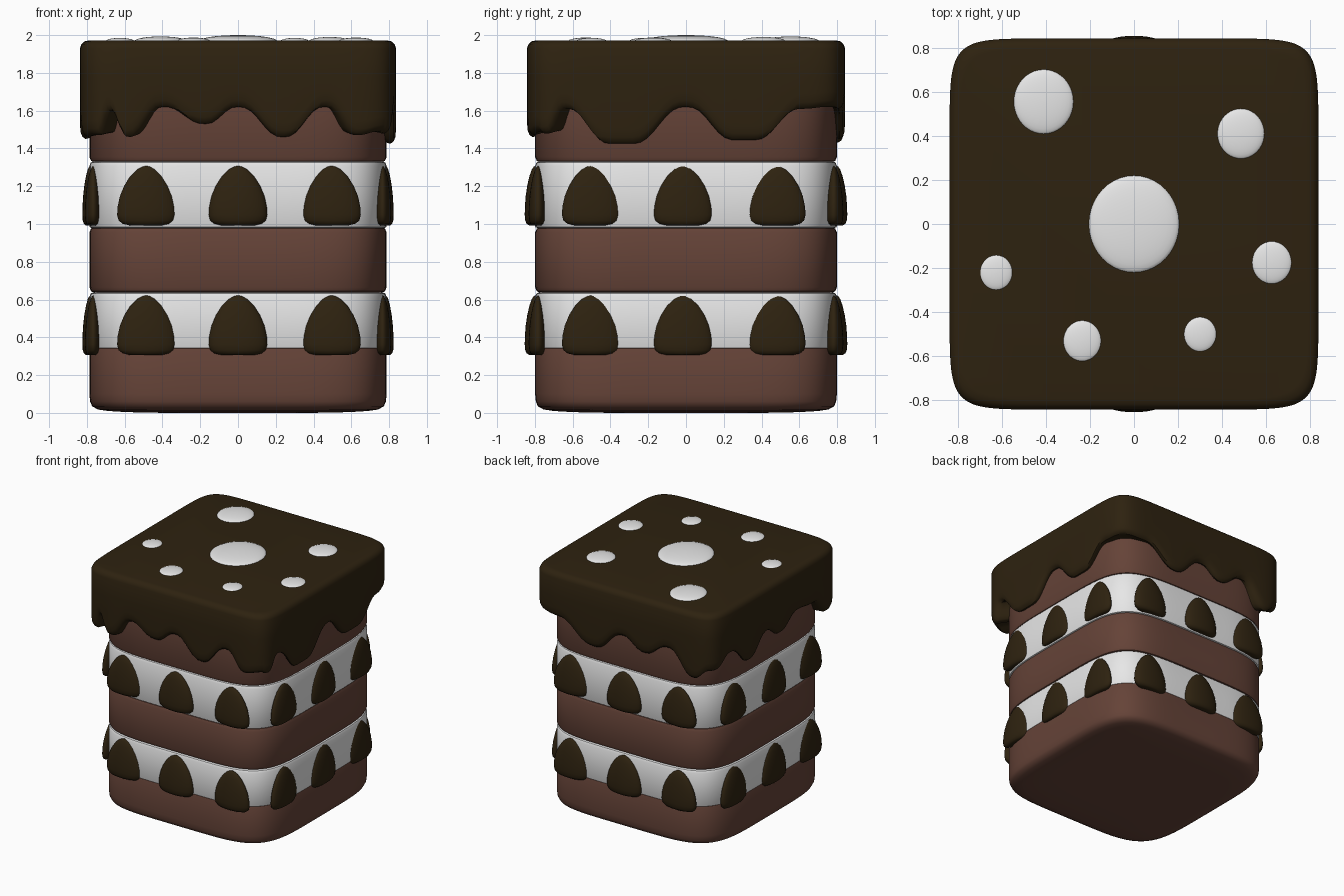
import bpy, bmesh, math

if "Cube" in bpy.data.objects:
    bpy.data.objects.remove(bpy.data.objects["Cube"])


def material(name, rgb):
    m = bpy.data.materials.new(name)
    m.diffuse_color = (*rgb, 1)
    m.use_nodes = True
    m.node_tree.nodes["Principled BSDF"].inputs["Base Color"].default_value = m.diffuse_color
    return m


SPONGE = material("sponge_brown", (0.13, 0.056, 0.039))
CREAM = material("cream_white", (0.8, 0.8, 0.8))
CHOC = material("dark_chocolate", (0.027, 0.016, 0.005))


def ring(hx, hy, n, seg=60):
    """Softly bulging square (superellipse), counter-clockwise from front left."""
    pts = []
    for side in range(4):
        for k in range(seg):
            u, v = math.sin(math.pi / 2 * (2 * k / seg - 1)) * .5 + (2 * k / seg - 1) * .5, -1
            for _ in range(side):
                u, v = -v, u
            f = (abs(u) ** n + abs(v) ** n) ** (-1 / n)
            pts.append((hx * u * f, hy * v * f))
    return pts


def loft(name, rings, mat, cap_bottom=True):
    """Skin a stack of closed rings and cap the ends."""
    bm = bmesh.new()
    loops = [[bm.verts.new(p) for p in r] for r in rings]
    for a, b in zip(loops, loops[1:]):
        n = len(a)
        for i in range(n):
            j = (i + 1) % n
            bm.faces.new((a[i], a[j], b[j], b[i]))
    if cap_bottom:
        bm.faces.new(loops[0][::-1])
    bm.faces.new(loops[-1])
    bmesh.ops.recalc_face_normals(bm, faces=bm.faces[:])
    me = bpy.data.meshes.new(name)
    bm.to_mesh(me)
    bm.free()
    ob = bpy.data.objects.new(name, me)
    bpy.context.collection.objects.link(ob)
    me.materials.append(mat)
    bpy.ops.object.select_all(action='DESELECT')
    ob.select_set(True)
    bpy.context.view_layer.objects.active = ob
    bpy.ops.object.shade_smooth_by_angle(angle=math.radians(40))


def layer(name, z0, z1, mat, b0=0.03, b1=0.03, foot=()):
    """Rounded cake slab with soft bottom and top rims."""
    prof = list(foot) or [(b0, z0), (b0 * .3, z0 + b0 * .3), (0, z0 + b0)]
    prof += [(0, z1 - b1), (b1 * .3, z1 - b1 * .3), (b1, z1)]
    loft(name, [[(x, y, z) for x, y in ring(0.787 - d, 0.799 - d, 4.9)]
                for d, z in prof], mat)


# Sponge and cream layers
layer("bottom_sponge", 0.0, 0.345, SPONGE, b1=0.01,
      foot=[(.4, 0), (.2, .004), (.1, .01), (.045, .018), (.015, .035), (.004, .06), (0, .1)])
layer("lower_cream", 0.34, 0.64, CREAM, 0.01, 0.025)
layer("middle_sponge", 0.635, 0.985, SPONGE)
layer("upper_cream", 0.98, 1.333, CREAM, 0.01, 0.025)
layer("top_sponge", 1.325, 1.80, SPONGE)

# Frosting: lower edge heights along each side
DRIPS = {
    "front": [(-.78, 1.47), (-.755, 1.47), (-.69, 1.60), (-.6, 1.46), (-.41, 1.62),
              (-.18, 1.53), (0, 1.62), (.25, 1.46), (.48, 1.62), (.65, 1.47), (.78, 1.49)],
    "right": [(-.78, 1.48), (-.755, 1.48), (-.66, 1.61), (-.41, 1.425), (-.3, 1.425),
              (0, 1.62), (.27, 1.445), (.37, 1.445), (.64, 1.61), (.78, 1.62)],
    "back": [(-.78, 1.50), (-.66, 1.43), (-.42, 1.62), (-.2, 1.52), (0, 1.61),
             (.27, 1.45), (.6, 1.61), (.78, 1.62)],
    "left": [(-.78, 1.47), (-.70, 1.46), (-.5, 1.60), (-.28, 1.62), (-.05, 1.52),
             (.12, 1.60), (.36, 1.45), (.6, 1.60), (.78, 1.50)],
}
HX, HY, POW = 0.837, 0.842, 10


def drip_z(x, y):
    if abs(y) / HY >= abs(x) / HX:
        keys, t = DRIPS["front" if y < 0 else "back"], x
    else:
        keys, t = DRIPS["left" if x < 0 else "right"], y
    t = max(-.78, min(.78, t))
    for (a, za), (b, zb) in zip(keys, keys[1:]):
        if t <= b:
            s = (t - a) / (b - a)
            return za + (zb - za) * s ** 3 * (s * (6 * s - 15) + 10)
    return keys[-1][1]


low = [drip_z(x, y) for x, y in ring(HX, HY, POW)]
# Underside tucks in against the sponge
rings = [[(x, y, l + .02) for (x, y), l in zip(ring(.765, .777, 4.9), low)]]
# (inset, height, measured from the drip edge?)
for d, z, from_edge in [(.045, .004, True), (.03, 0, True),
                        (.013, .012, True), (.004, .035, True), (0, .08, True),
                        (0, 1.78, False), (0, 1.93, False), (.008, 1.952, False),
                        (.025, 1.967, False), (.05, 1.972, False)]:
    rings.append([(x, y, l + z if from_edge else z)
                  for (x, y), l in zip(ring(HX - d, HY - d, POW), low)])
loft("chocolate_frosting", rings, CHOC, cap_bottom=False)

# Pointed chocolate pieces set into the cream on all four sides
BERRY = [(.09, 0), (.125, .008), (.147, .025), (.155, .055), (.152, .1), (.14, .155),
         (.117, .21), (.085, .26), (.05, .295), (.022, .31), (.006, .314)]


def piece(name, x, y, z, along_x, depth):
    rr = []
    for w, h in BERRY:
        loop = []
        for k in range(32):
            a = 2 * math.pi * k / 32
            u, v = w * math.cos(a), w / .155 * depth * math.sin(a)
            loop.append((x + u, y + v, z + h) if along_x else (x + v, y + u, z + h))
        rr.append(loop)
    loft(name, rr, CHOC)


for row, z in (("lower", .307), ("upper", .993)):
    for s, fb, lr in ((-1, "front", "left"), (1, "back", "right")):
        for i, t in enumerate((-.485, 0, .495)):
            mid = i == 1
            piece(f"{row}_{fb}_piece_{i + 1}", t, s * (.799 if mid else .783), z,
                  True, .055 if mid else .05)
            piece(f"{row}_{lr}_piece_{i + 1}", s * (.782 if mid else .766), t - .017, z,
                  False, .042 if mid else .045)

# Cream dots on top
for i, (x, y, rx, ry, top) in enumerate([
        (0, 0, .207, .222, 2.0), (-.41, .555, .137, .148, 1.993),
        (.485, .41, .108, .115, 1.99), (.625, -.175, .091, .098, 1.987),
        (-.625, -.22, .075, .081, 1.985), (-.235, -.53, .087, .094, 1.987),
        (.30, -.50, .075, .08, 1.985)]):
    rr = []
    for k in range(9):
        a = math.radians(88 * k / 8)
        c, h = math.cos(a), 1.968 + (top - 1.968) * math.sin(a)
        rr.append([(x + rx * c * math.cos(2 * math.pi * j / 40),
                    y + ry * c * math.sin(2 * math.pi * j / 40), h) for j in range(40)])
    loft(f"cream_dot_{i + 1}", rr, CREAM)
